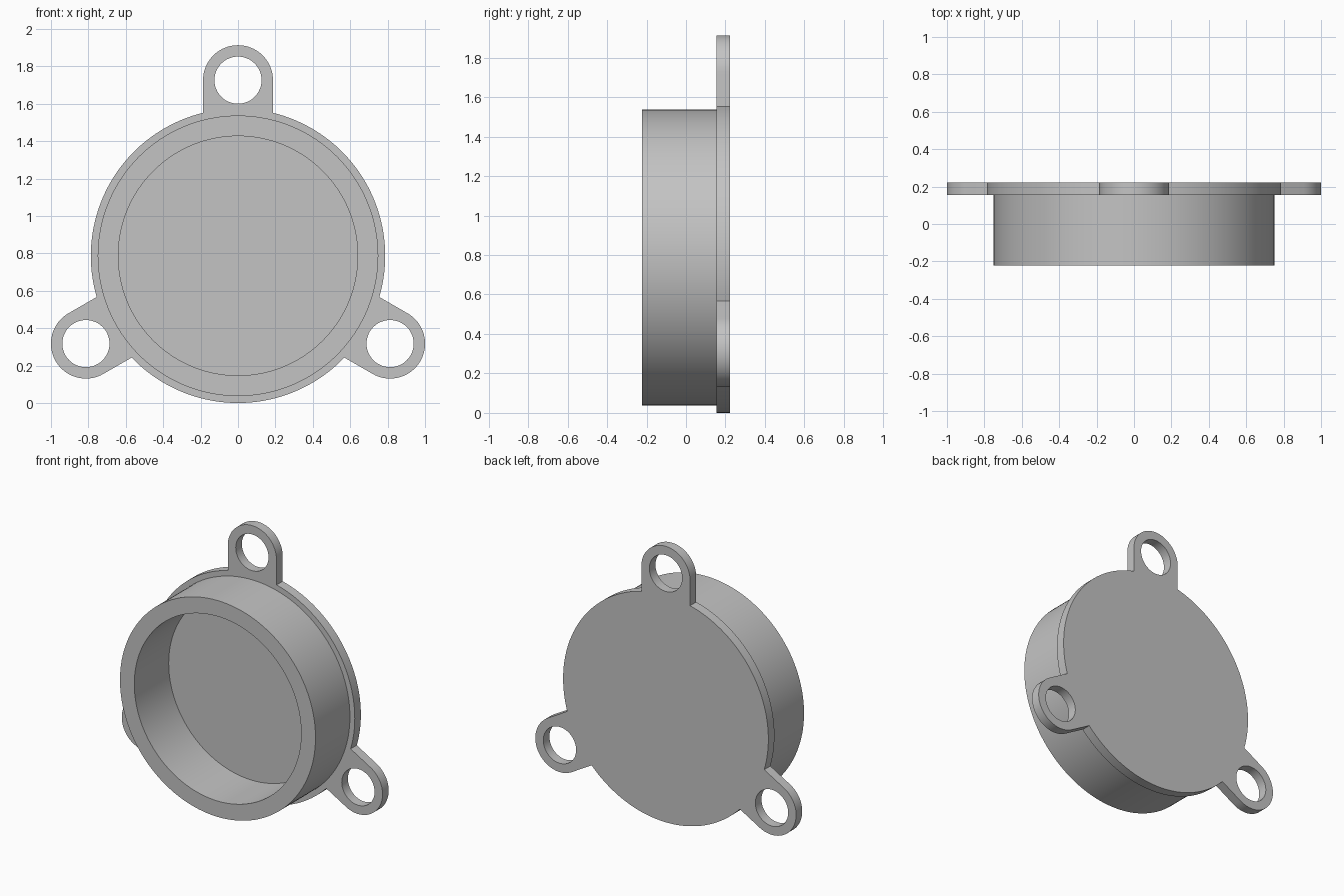
import bpy
import bmesh
from math import sin, cos, asin, radians, degrees

cube = bpy.data.objects.get("Cube")
if cube:
    bpy.data.objects.remove(cube, do_unlink=True)

# Main sizes
DISC_R, CENTRE_Z = 0.787, 0.787
LUG_R, LUG_DIST, HOLE_R = 0.187, 0.939, 0.126
RING_OUTER, RING_INNER = 0.75, 0.64
FRONT, FLANGE, BACK = -0.222, 0.155, 0.222
LUG_ANGLES = (90, 210, 330)

grey = bpy.data.materials.new("plain grey")
grey.use_nodes = True
colour = (0.55, 0.55, 0.55, 1)
grey.diffuse_color = colour
grey.node_tree.nodes["Principled BSDF"].inputs["Base Color"].default_value = colour


def arc(cx, cz, radius, start, end, steps):
    """Points along an arc in the x-z plane, angles in degrees."""
    angles = [radians(start + (end - start) * i / steps) for i in range(steps + 1)]
    return [(cx + radius * cos(a), cz + radius * sin(a)) for a in angles]


def circle(cx, cz, radius, steps):
    return arc(cx, cz, radius, 0, 360, steps)[:-1]


def lug_centre(angle):
    a = radians(angle)
    return LUG_DIST * cos(a), CENTRE_Z + LUG_DIST * sin(a)


def solid(name, loops, y_front, y_back):
    """Extrude an outline with holes along y into a closed solid."""
    bm = bmesh.new()
    caps = ([], [])
    for loop in loops:
        rows = [[bm.verts.new((x, y, z)) for x, z in loop] for y in (y_front, y_back)]
        for i in range(len(loop)):
            j = (i + 1) % len(loop)
            bm.faces.new((rows[0][i], rows[0][j], rows[1][j], rows[1][i]))
            for cap, row in zip(caps, rows):
                cap.append(bm.edges.get((row[i], row[j])))
    for cap in caps:
        bmesh.ops.triangle_fill(bm, edges=cap, use_beauty=True, normal=(0, -1, 0))
    bmesh.ops.recalc_face_normals(bm, faces=bm.faces)
    mesh = bpy.data.meshes.new(name)
    bm.to_mesh(mesh)
    bm.free()
    mesh.materials.append(grey)
    obj = bpy.data.objects.new(name, mesh)
    bpy.context.collection.objects.link(obj)
    bpy.ops.object.select_all(action="DESELECT")
    obj.select_set(True)
    bpy.context.view_layer.objects.active = obj
    bpy.ops.object.shade_smooth_by_angle(angle=radians(30))
    return obj


# Back plate: disc with three rounded, drilled lugs
spread = degrees(asin(LUG_R / DISC_R))
outline = []
for angle in LUG_ANGLES:
    outline += arc(*lug_centre(angle), LUG_R, angle - 90, angle + 90, 32)
    outline += arc(0, CENTRE_Z, DISC_R, angle + spread, angle + 120 - spread, 40)
holes = [circle(*lug_centre(angle), HOLE_R, 48) for angle in LUG_ANGLES]
solid("back_plate", [outline] + holes, FLANGE, BACK)

# Round wall, set slightly into the plate
wall = [circle(0, CENTRE_Z, r, 128) for r in (RING_OUTER, RING_INNER)]
solid("round_wall", wall, FRONT, FLANGE + 0.01)
